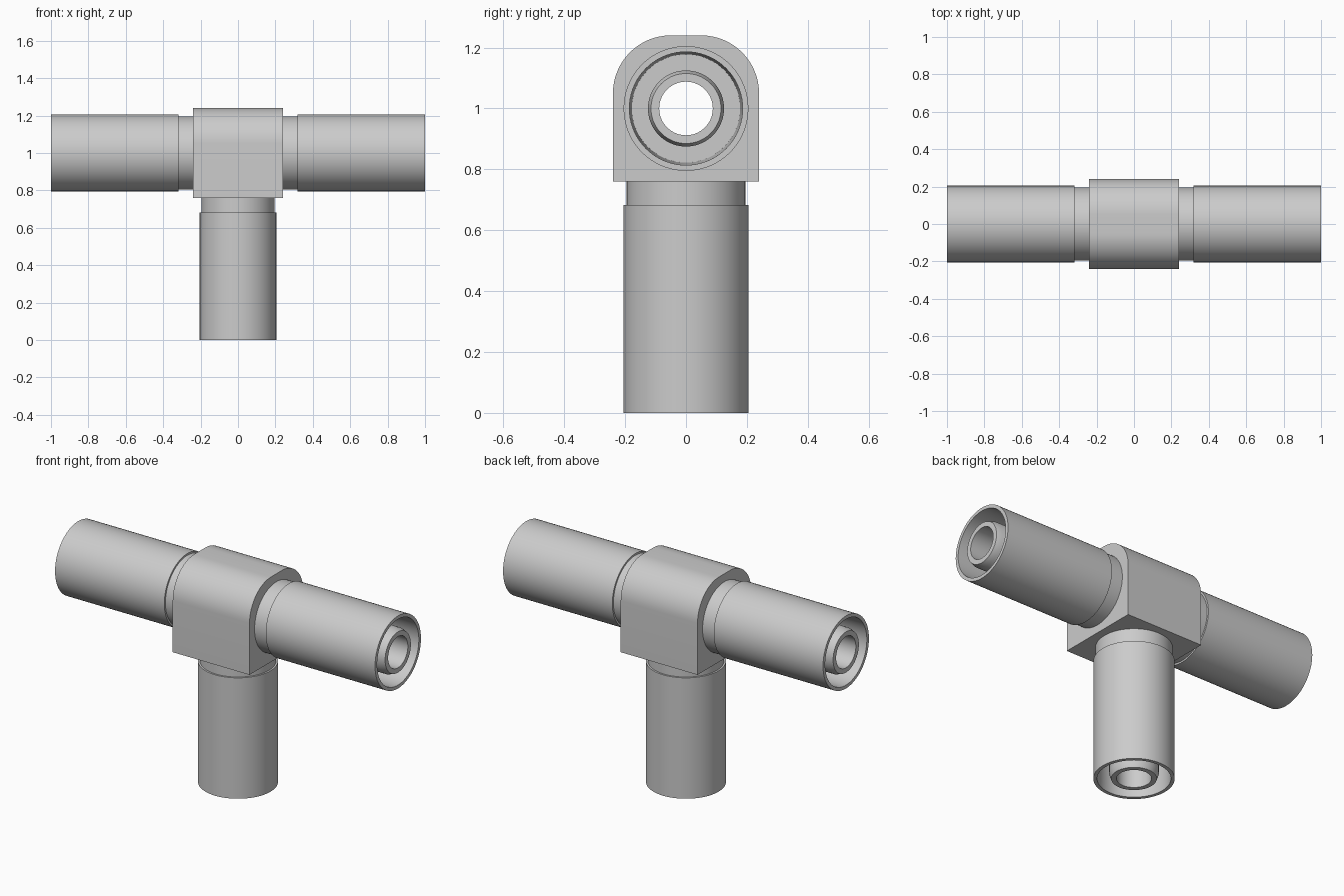
import bpy, bmesh
from math import pi, sin, cos
from mathutils import Matrix, Vector

if "Cube" in bpy.data.objects:
    bpy.data.objects.remove(bpy.data.objects["Cube"])

CENTRE = Vector((0, 0, 1))
BORE = 0.088
SEG = 72
# rotations taking +z to each arm direction
TURN = {"right": Matrix.Rotation(pi / 2, 4, 'Y'),
        "left": Matrix.Rotation(-pi / 2, 4, 'Y'),
        "bottom": Matrix.Rotation(pi, 4, 'X')}


def finish(name, bm, smooth=True):
    bmesh.ops.recalc_face_normals(bm, faces=bm.faces)
    me = bpy.data.meshes.new(name)
    bm.to_mesh(me)
    bm.free()
    ob = bpy.data.objects.new(name, me)
    bpy.context.collection.objects.link(ob)
    if smooth:
        bpy.ops.object.select_all(action='DESELECT')
        ob.select_set(True)
        bpy.context.view_layer.objects.active = ob
        bpy.ops.object.shade_smooth_by_angle(angle=0.5)
    return ob


def revolve(name, profile, matrix):
    """Spin (radius, distance) points around z, then place."""
    bm = bmesh.new()
    vs = [bm.verts.new((r, 0, t)) for r, t in profile]
    es = [bm.edges.new(p) for p in zip(vs, vs[1:])]
    bmesh.ops.spin(bm, geom=vs + es, cent=(0, 0, 0), axis=(0, 0, 1),
                   angle=2 * pi, steps=SEG, use_duplicate=False)
    bmesh.ops.remove_doubles(bm, verts=bm.verts, dist=1e-5)
    bm.transform(Matrix.Translation(CENTRE) @ matrix)
    return finish(name, bm)


# Body: block with square bottom and rounded top
h, rad = 0.24, 0.19
outline = [(-h, -h), (h, -h)]
for side, a0 in ((1, 0), (-1, pi / 2)):
    for i in range(17):
        a = a0 + i * pi / 32
        outline.append((side * (h - rad) + rad * cos(a), h - rad + rad * sin(a)))
bm = bmesh.new()
face = bm.faces.new([bm.verts.new((-h, y, 1 + z)) for y, z in outline])
new = bmesh.ops.extrude_face_region(bm, geom=[face])["geom"]
bmesh.ops.translate(bm, vec=(2 * h, 0, 0),
                    verts=[v for v in new if isinstance(v, bmesh.types.BMVert)])
body = finish("body", bm)

# Drill the through bore and the branch bore
for name, length, offset, key in (("through_bore", 1, 0, "right"),
                                  ("branch_bore", 0.5, 0.25, "bottom")):
    bm = bmesh.new()
    bmesh.ops.create_cone(bm, cap_ends=True, segments=SEG, radius1=BORE, radius2=BORE,
                          depth=length, matrix=Matrix.Translation(CENTRE) @ TURN[key]
                          @ Matrix.Translation((0, 0, offset)))
    cutter = finish(name, bm, False)
    cutter.hide_render = True
    bpy.context.view_layer.objects.active = body
    mod = body.modifiers.new(name, 'BOOLEAN')
    mod.operation, mod.solver, mod.object = 'DIFFERENCE', 'EXACT', cutter
    bpy.ops.object.modifier_apply(modifier=name)
    bpy.data.objects.remove(cutter)

# Arms: neck, outer sleeve, annular socket and inner nozzle with bore
arm = [(0.195, 0.24), (0.195, 0.317), (0.205, 0.317), (0.205, 1.0), (0.186, 1.0),
       (0.178, 0.32), (0.125, 0.32), (0.125, 0.97), (0.115, 1.0), (BORE, 1.0),
       (BORE, 0.24)]
for key, turn in TURN.items():
    revolve(key + "_arm", arm, turn)
